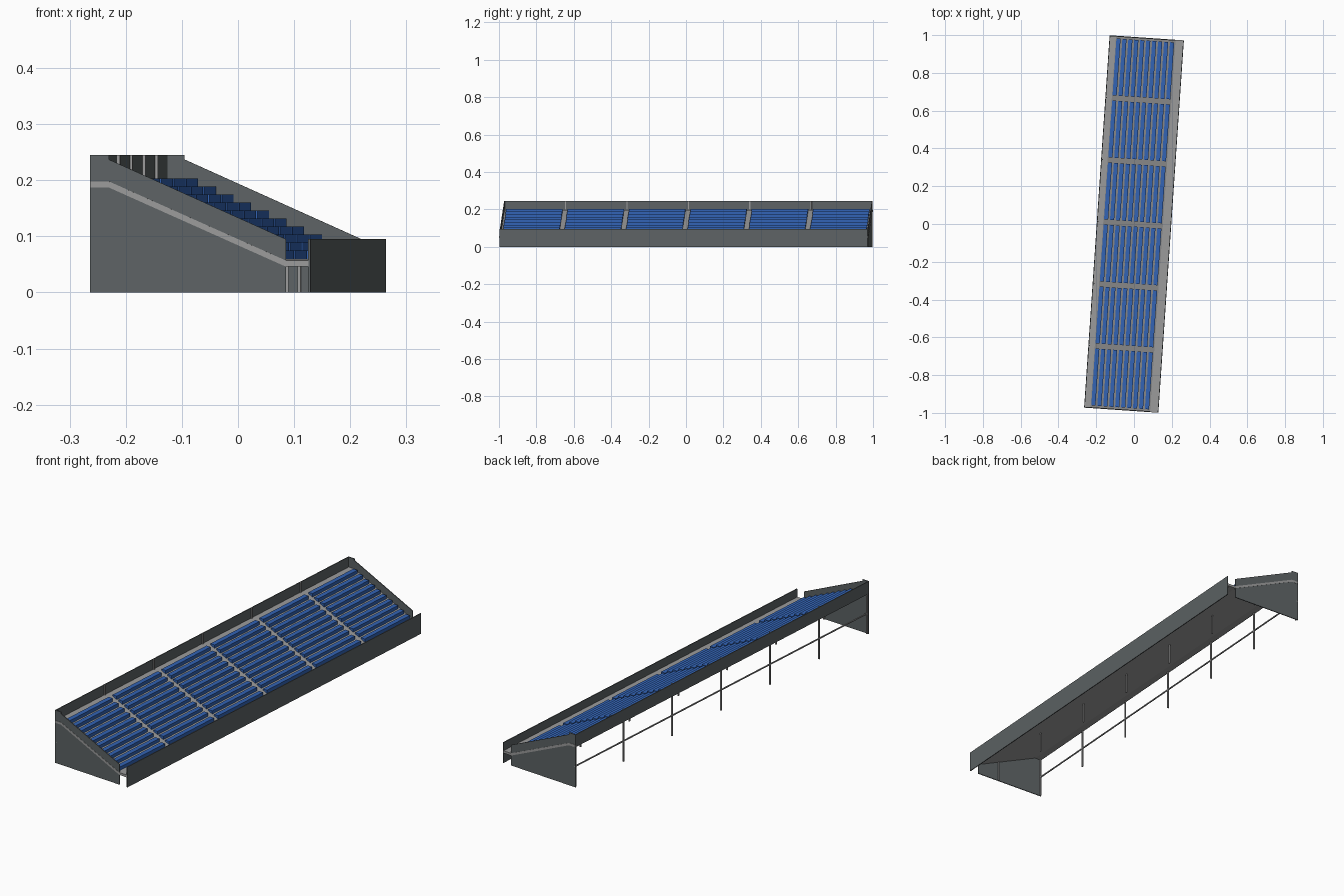
import bpy
import bmesh
import math

old = bpy.data.objects.get("Cube")
if old:
    bpy.data.objects.remove(old, do_unlink=True)

TURN = -math.radians(3.92)   # whole stand is turned slightly in plan
HALF = 0.987                 # half length of the stand
BAY = 0.329                  # spacing of seat blocks and supports
ROW_RUN, ROW_DROP = 0.0316, 0.0142


def material(name, color):
    mat = bpy.data.materials.new(name)
    mat.use_nodes = True
    mat.diffuse_color = (*color, 1)
    mat.node_tree.nodes["Principled BSDF"].inputs["Base Color"].default_value = (*color, 1)
    return mat


wall_grey = material("dark_wall_grey", (0.11, 0.125, 0.13))
concrete = material("light_concrete", (0.33, 0.33, 0.33))
seat_blue = material("seat_blue", (0.032, 0.125, 0.46))


def prism(name, profile, start, end, mat):
    """Extrude an across/height profile along the length of the stand."""
    bm = bmesh.new()
    face = bm.faces.new([bm.verts.new((x, start, z)) for x, z in profile])
    ext = bmesh.ops.extrude_face_region(bm, geom=[face])
    moved = [g for g in ext["geom"] if isinstance(g, bmesh.types.BMVert)]
    bmesh.ops.translate(bm, verts=moved, vec=(0, end - start, 0))
    bmesh.ops.recalc_face_normals(bm, faces=bm.faces)
    mesh = bpy.data.meshes.new(name)
    bm.to_mesh(mesh)
    bm.free()
    mesh.materials.append(mat)
    obj = bpy.data.objects.new(name, mesh)
    obj.rotation_euler.z = TURN
    bpy.context.collection.objects.link(obj)
    return obj


def rect(x0, x1, z0, z1):
    return [(x0, z0), (x1, z0), (x1, z1), (x0, z1)]


def repeat(obj, count, step):
    mod = obj.modifiers.new("repeat", 'ARRAY')
    mod.count = count
    mod.use_relative_offset = False
    mod.use_constant_offset = True
    mod.constant_offset_displace = step


# Sloping deck with a level walkway at the top and bottom
deck_top = [(-0.196, 0.198), (-0.163, 0.198), (0.153, 0.057), (0.194, 0.057)]
deck_under = [(x, z - 0.011) for x, z in reversed(deck_top)]
prism("deck", deck_top + deck_under, -HALF - 0.001, HALF + 0.001, concrete)

# Long walls
prism("front_wall", rect(0.193, 0.197, 0, 0.095), -HALF, HALF, wall_grey)
prism("back_wall", rect(-0.197, -0.193, 0.187, 0.245), -HALF, HALF, wall_grey)

# End walls
end_profile = [(-0.197, 0), (0.153, 0), (0.153, 0.095),
               (-0.163, 0.237), (-0.163, 0.245), (-0.197, 0.245)]
for side, name in ((-1, "right_end_wall"), (1, "left_end_wall")):
    prism(name, end_profile, side * HALF, side * (HALF - 0.004), wall_grey)

# Seat rows, stepped down the deck and repeated in blocks between aisles
seat = [(-0.160, 0.194), (-0.138, 0.184), (-0.138, 0.203), (-0.160, 0.203)]
first = -2.5 * BAY
seats = prism("seat_rows", seat, first - 0.151, first + 0.151, seat_blue)
repeat(seats, 10, (ROW_RUN, 0, -ROW_DROP))
repeat(seats, 6, (0, BAY, 0))

# Support posts in two lines
for name, x, top in (("back_posts", -0.191, 0.245), ("middle_posts", 0.042, 0.098)):
    posts = prism(name, rect(x - 0.003, x + 0.003, 0, top),
                  -2 * BAY - 0.003, -2 * BAY + 0.003, concrete)
    repeat(posts, 5, (0, BAY, 0))
    for side in (-1, 1):
        prism(name + "_end", rect(x - 0.003, x + 0.003, 0, min(top, 0.19)),
              side * (HALF - 0.010), side * (HALF - 0.004), concrete)

# Bracing rail between the back posts
prism("back_rail", rect(-0.194, -0.189, 0.093, 0.098), -HALF, HALF, concrete)
